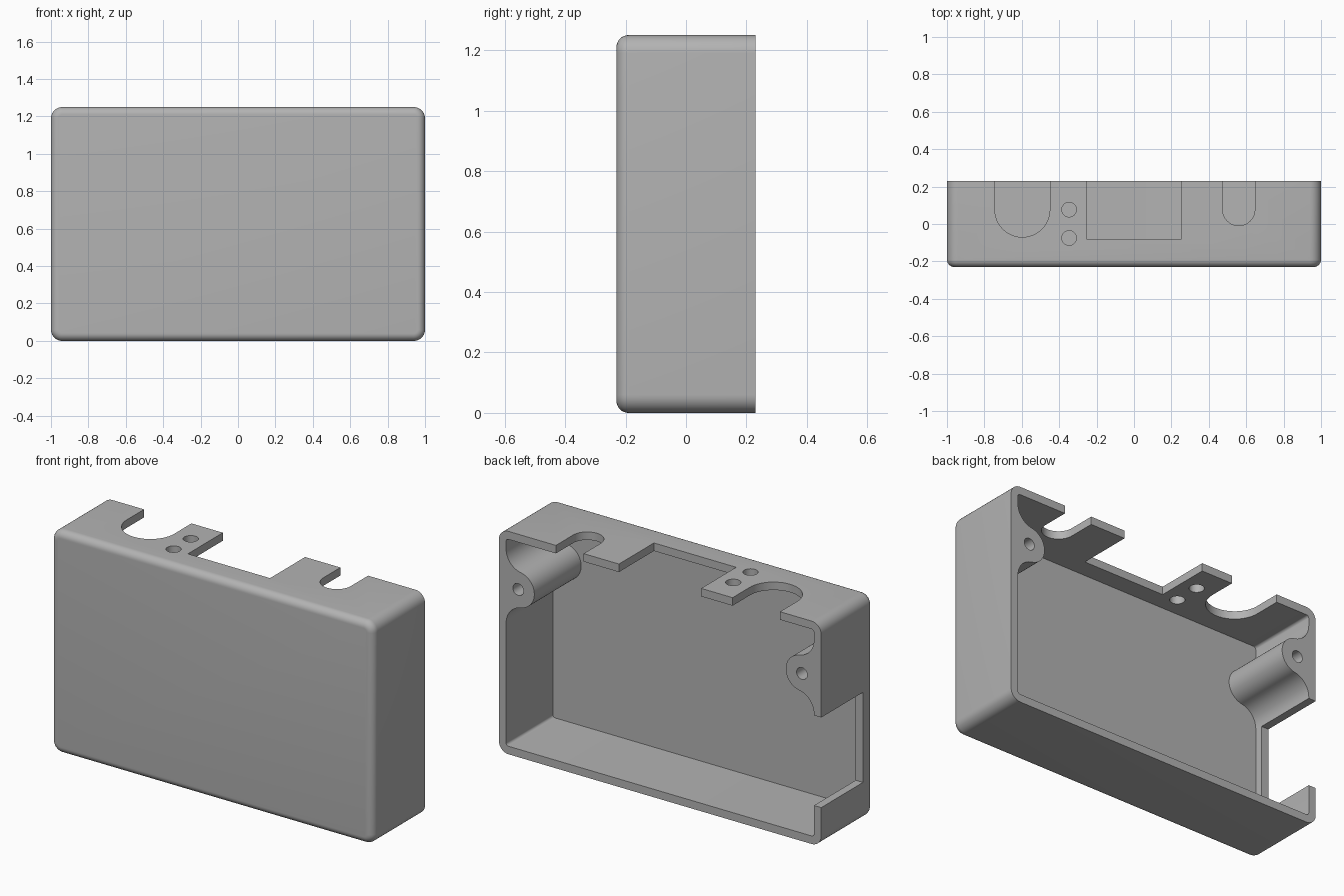
import bpy, bmesh
from math import pi, sin, cos, atan2, sqrt

cube = bpy.data.objects.get("Cube")
if cube:
    bpy.data.objects.remove(cube, do_unlink=True)

W, H, D = 1.0, 1.25, 0.23        # half width, height, half depth
WALL, CORNER, FILLET = 0.045, 0.06, 0.04

grey = bpy.data.materials.new("plain grey")
grey.use_nodes = True
COLOUR = (0.45, 0.45, 0.45, 1)
grey.diffuse_color = COLOUR
grey.node_tree.nodes["Principled BSDF"].inputs["Base Color"].default_value = COLOUR


def finish(name, bm):
    bmesh.ops.recalc_face_normals(bm, faces=bm.faces)
    mesh = bpy.data.meshes.new(name)
    bm.to_mesh(mesh)
    bm.free()
    mesh.materials.append(grey)
    obj = bpy.data.objects.new(name, mesh)
    bpy.context.collection.objects.link(obj)
    return obj


def loft(name, rings):
    """Skin a stack of equal rings and cap both ends."""
    bm = bmesh.new()
    loops = [[bm.verts.new(p) for p in ring] for ring in rings]
    for a, b in zip(loops, loops[1:]):
        for i in range(len(a)):
            j = (i + 1) % len(a)
            bm.faces.new((a[i], a[j], b[j], b[i]))
    bm.faces.new(loops[0])
    bm.faces.new(loops[-1])
    return finish(name, bm)


def prism(name, outline, axis, lo, hi):
    """Extrude a 2D outline along y (outline in x, z) or z (outline in x, y)."""
    place = (lambda u, v, t: (u, t, v)) if axis == "y" else (lambda u, v, t: (u, v, t))
    return loft(name, [[place(u, v, t) for u, v in outline] for t in (lo, hi)])


def arc(cx, cy, r, start, end, steps):
    return [(cx + r * cos(start + (end - start) * i / steps),
             cy + r * sin(start + (end - start) * i / steps)) for i in range(steps + 1)]


def circle(cx, cy, r, steps=32):
    return arc(cx, cy, r, 0, 2 * pi, steps)[:-1]


def rectangle(x0, x1, y0, y1):
    return [(x0, y0), (x1, y0), (x1, y1), (x0, y1)]


def case_ring(inset, y):
    r = CORNER - inset
    corners = ((1, 1), (-1, 1), (-1, -1), (1, -1))
    pts = []
    for k, (sx, sz) in enumerate(corners):
        pts += arc(sx * (W - CORNER), H / 2 + sz * (H / 2 - CORNER), r,
                   k * pi / 2, (k + 1) * pi / 2, 8)
    return [(x, y, z) for x, z in pts]


def combine(target, tool, operation):
    mod = target.modifiers.new(operation.lower(), "BOOLEAN")
    mod.operation, mod.object, mod.solver = operation, tool, "EXACT"
    bpy.context.view_layer.objects.active = target
    bpy.ops.object.modifier_apply(modifier=mod.name)
    bpy.data.objects.remove(tool, do_unlink=True)


# Open-backed case with a rounded front edge
rings = []
for i in range(9):
    a = i / 8 * pi / 2
    rings.append(case_ring(FILLET * (1 - sin(a)), -D + FILLET * (1 - cos(a))))
rings += [case_ring(0, D), case_ring(WALL, D), case_ring(WALL, -D + WALL)]
case = loft("case", rings)

# Screw bosses, flared into the side walls
BX, BZ, BR, FLARE = 0.88, 0.94, 0.1, 0.11
fx = W - WALL - FLARE
fz = sqrt((BR + FLARE) ** 2 - (fx - BX) ** 2)
turn = atan2(fz, fx - BX)
half = arc(fx, fz, FLARE, 0, turn - pi, 10) + arc(0 + BX, 0, BR, turn, pi, 20)[1:]
half = [(W - 0.02, fz)] + half
profile = half + [(x, -z) for x, z in reversed(half[:-1])]
for side in (1, -1):
    outline = [(side * x, BZ + z) for x, z in profile]
    combine(case, prism("screw_boss", outline, "y", -D + 0.02, D), "UNION")
    combine(case, prism("screw_hole", circle(side * BX, BZ, 0.033), "y", -0.1, D + 0.1),
            "DIFFERENCE")

# Connector openings in the top wall
TOP = ("z", H - 0.06, H + 0.1)
for cx, r in ((-0.597, 0.147), (0.56, 0.086)):
    slot = arc(cx, 0.077, r, pi, 2 * pi, 24) + [(cx + r, D + 0.1), (cx - r, D + 0.1)]
    combine(case, prism("round_slot", slot, *TOP), "DIFFERENCE")
combine(case, prism("square_slot", rectangle(-0.255, 0.255, -0.08, D + 0.1), *TOP), "DIFFERENCE")
for y in (0.077, -0.075):
    combine(case, prism("light_hole", circle(-0.347, y, 0.039), *TOP), "DIFFERENCE")

# Opening in the right side wall
combine(case, prism("side_opening", rectangle(-W - 0.1, -W + 0.06, -0.14, D + 0.1),
                    "z", 0.22, 0.725), "DIFFERENCE")

bpy.ops.object.select_all(action="DESELECT")
case.select_set(True)
bpy.context.view_layer.objects.active = case
bpy.ops.object.shade_smooth_by_angle(angle=pi / 6)
